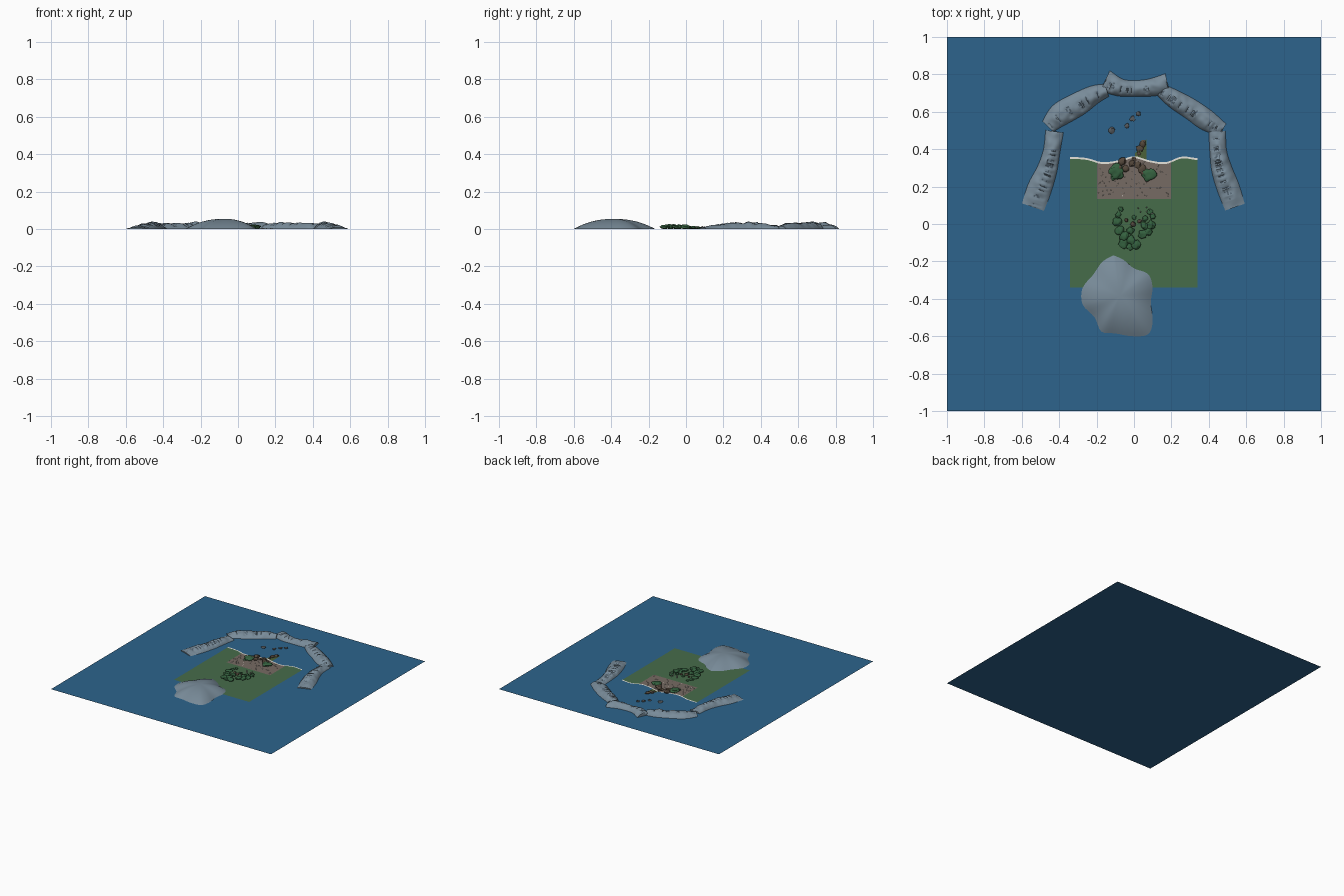
import bpy, bmesh, math, random
from mathutils import Vector, noise

if "Cube" in bpy.data.objects:
    bpy.data.objects.remove(bpy.data.objects["Cube"])

random.seed(7)

def mat(name, rgb):
    m = bpy.data.materials.new(name)
    m.diffuse_color = (*rgb, 1)
    m.use_nodes = True
    m.node_tree.nodes["Principled BSDF"].inputs["Base Color"].default_value = m.diffuse_color
    return m

WATER = mat("water blue", (0.026, 0.127, 0.265))
GRASS = mat("grass green", (0.062, 0.15, 0.068))
SAND = mat("beach grey brown", (0.18, 0.145, 0.125))
FOAM = mat("foam white", (0.8, 0.78, 0.72))
ROCK = mat("cliff blue grey", (0.19, 0.26, 0.32))
CREVICE = mat("crevice dark grey", (0.08, 0.115, 0.15))
LEAF = mat("bush green", (0.035, 0.12, 0.05))
BROWN = mat("boulder brown", (0.09, 0.065, 0.045))
MOSS = mat("moss green", (0.07, 0.12, 0.04))
STONE = mat("stone grey", (0.09, 0.10, 0.11))

def finish(name, bm, mats, angle=None):
    me = bpy.data.meshes.new(name)
    bm.normal_update()
    bm.to_mesh(me)
    bm.free()
    for m in mats:
        me.materials.append(m)
    ob = bpy.data.objects.new(name, me)
    bpy.context.collection.objects.link(ob)
    if angle:
        bpy.ops.object.select_all(action='DESELECT')
        ob.select_set(True)
        bpy.context.view_layer.objects.active = ob
        bpy.ops.object.shade_smooth_by_angle(angle=math.radians(angle))
    return ob

def lerp_points(pts, t):
    """Smooth interpolation through evenly spaced control tuples."""
    n = len(pts) - 1
    i = min(int(t * n), n - 1)
    f = t * n - i
    p = [pts[max(0, min(n, i + k))] for k in (-1, 0, 1, 2)]
    return [0.5 * (2 * b + (c - a) * f + (2 * a - 5 * b + 4 * c - d) * f * f
            + (3 * b - a - 3 * c + d) * f ** 3) for a, b, c, d in zip(*p)]

def plate(name, x0, x1, low, high, z, m, n=64):
    """Flat strip between two y functions of x."""
    bm = bmesh.new()
    rows = []
    for i in range(n + 1):
        x = x0 + (x1 - x0) * i / n
        rows.append([bm.verts.new((x, f(x), z)) for f in (low, high)])
    for a, b in zip(rows, rows[1:]):
        bm.faces.new((a[0], b[0], b[1], a[1]))
    return finish(name, bm, [m])

# shoreline height as a function of x
SHORE = [(0.353,), (0.348,), (0.326,), (0.335,), (0.357,), (0.335,), (0.326,), (0.355,), (0.347,)]
def shore(x):
    return lerp_points(SHORE, max(0, min(1, (x + 0.34) / 0.68)))[0]

# sea, meadow, beach and foam line
plate("sea", -1, 1, lambda x: -1, lambda x: 1, 0, WATER, 1)
plate("meadow", -0.343, 0.34, lambda x: -0.34, shore, 0.0012, GRASS)
plate("beach", -0.198, 0.198, lambda x: 0.133, shore, 0.0022, SAND)
plate("foam_line", -0.343, 0.34, lambda x: shore(x) - 0.005, lambda x: shore(x) + 0.005, 0.0034, FOAM)
plate("mossy_islet", 0.005, 0.066, lambda x: 0.34, lambda x: 0.37 + 1.25 * x, 0.0018, MOSS, 6)

# cliff ridges: control tuples are x, y, half width, height
def ridge(name, pts, seed, n=56, m=16):
    rnd = random.Random(seed)
    bm = bmesh.new()
    rows = []
    grooves = [rnd.random() < 0.3 for _ in range(n + 1)]
    for i in range(n + 1):
        t = i / n
        x, y, w, h = lerp_points(pts, t)
        a, b = lerp_points(pts, max(0, t - .02)), lerp_points(pts, min(1, t + .02))
        d = Vector((b[0] - a[0], b[1] - a[1])).normalized()
        side = Vector((-d.y, d.x))
        if side.dot(Vector((-x, 0.25 - y))) < 0:
            side = -side
        row = []
        for j in range(m + 1):
            s = -1 + 2 * j / m
            z = h * max(0, 1 - abs(s) ** 2.0) ** 0.8
            p = Vector((x, y)) + side * w * s
            z *= 1 + 0.3 * noise.noise(Vector((p.x * 25, p.y * 25, seed)))
            if grooves[i] and -0.25 < s < 0.65:
                z *= 0.8
            row.append(bm.verts.new((p.x, p.y, z)))
        rows.append(row)
    for i in range(n):
        for j in range(m):
            f = bm.faces.new((rows[i][j], rows[i + 1][j], rows[i + 1][j + 1], rows[i][j + 1]))
            s = -1 + 2 * (j + .5) / m
            if grooves[i] and -0.2 < s < 0.5 and rnd.random() < 0.4:
                f.material_index = 1
    bm.faces.new(rows[0])
    bm.faces.new(rows[-1])
    bmesh.ops.recalc_face_normals(bm, faces=bm.faces)
    if sum(f.normal.z for f in bm.faces) < 0:
        bmesh.ops.reverse_faces(bm, faces=bm.faces)
    finish(name, bm, [ROCK, CREVICE], 50)

ridge("left_cliff", [(-.54, .09, .062, .010), (-.505, .19, .065, .026), (-.465, .29, .054, .034),
                     (-.44, .39, .045, .032), (-.425, .495, .048, .016)], 1)
ridge("upper_left_cliff", [(-.46, .52, .04, .016), (-.395, .585, .062, .032), (-.30, .64, .062, .030),
                           (-.215, .69, .05, .036), (-.145, .715, .035, .024)], 2)
ridge("back_cliff", [(-.155, .765, .06, .022), (-.075, .73, .047, .034), (.005, .725, .042, .026),
                     (.09, .73, .047, .036), (.18, .75, .055, .024)], 3)
ridge("upper_right_cliff", [(.145, .715, .035, .024), (.22, .665, .05, .036), (.31, .61, .055, .032),
                            (.395, .55, .055, .032), (.475, .505, .035, .016)], 4)
ridge("right_cliff", [(.445, .495, .045, .016), (.45, .39, .045, .030), (.47, .29, .055, .036),
                      (.505, .19, .06, .026), (.54, .09, .055, .010)], 5)

# rounded hill with lobed outline
OUT = [(-.11, -.165), (-.055, -.19), (0, -.235), (.075, -.265), (.10, -.33), (.09, -.42), (.10, -.52),
       (.075, -.59), (-.01, -.60), (-.10, -.585), (-.175, -.575), (-.21, -.50), (-.275, -.43),
       (-.275, -.34), (-.22, -.27), (-.17, -.20), (-.11, -.165)]
bm = bmesh.new()
c = Vector((-.075, -.385))
N, K = 64, 12
top = bm.verts.new((c.x, c.y, .054))
rings = []
for k in range(1, K + 1):
    r = k / K
    ring = []
    for i in range(N):
        x, y = lerp_points(OUT, i / N)
        ring.append(bm.verts.new((c.x + (x - c.x) * r, c.y + (y - c.y) * r, .054 * (1 - r ** 2.2))))
    rings.append(ring)
for i in range(N):
    j = (i + 1) % N
    bm.faces.new((top, rings[0][j], rings[0][i]))
    for a, b in zip(rings, rings[1:]):
        bm.faces.new((a[i], a[j], b[j], b[i]))
bmesh.ops.recalc_face_normals(bm, faces=bm.faces)
if sum(f.normal.z for f in bm.faces) < 0:
    bmesh.ops.reverse_faces(bm, faces=bm.faces)
finish("hill", bm, [ROCK], 50)

# lumps: bushes, boulders and stones; each item is x, y, radius, height
def lumps(name, items, m, rough, sub=2, angle=40):
    bm = bmesh.new()
    for x, y, r, h in items:
        new = bmesh.ops.create_icosphere(bm, subdivisions=sub, radius=1)['verts']
        off = Vector((x * 50, y * 50, 3))
        for v in new:
            k = 1 + rough * noise.noise(v.co * 1.3 + off)
            v.co = Vector((x + v.co.x * r * k, y + v.co.y * r * k, max(0.0005, h * .5 + v.co.z * h * .5 * k)))
    finish(name, bm, [m], angle)

lumps("bush_ring", [(-.09, .01, .022, .018), (-.075, -.035, .024, .022), (-.05, -.065, .024, .024),
                    (-.055, -.10, .026, .020), (-.015, -.085, .024, .025), (.01, -.11, .025, .022),
                    (-.02, -.12, .018, .016), (.045, -.055, .024, .022), (.075, -.04, .022, .020),
                    (.09, -.005, .022, .022), (.055, -.01, .018, .024), (.10, .04, .014, .016),
                    (.085, .065, .014, .014), (-.085, .05, .015, .014), (-.07, .08, .012, .012),
                    (-.02, -.035, .018, .024), (.0, .035, .012, .012), (.06, .03, .014, .014)], LEAF, .5, 3, 60)
lumps("bush_stones", [(-.005, .0, .014, .018), (.03, .015, .010, .012), (-.04, .02, .010, .012)], BROWN, .5)
lumps("beach_shrubs", [(-.09, .28, .036, .022), (.08, .265, .034, .022), (-.105, .255, .02, .014)], LEAF, .6, 3, 60)
lumps("beach_boulders", [(-.065, .335, .021, .022), (-.045, .295, .018, .018), (-.01, .325, .017, .016),
                         (.02, .315, .018, .018), (.045, .295, .022, .018), (.0, .345, .014, .012),
                         (.06, .275, .017, .02), (-.08, .30, .018, .018)], BROWN, .6)
lumps("islet_boulders", [(.03, .405, .018, .014), (.048, .43, .018, .016), (.025, .375, .010, .008)], BROWN, .6)
lumps("sea_stones", [(-.12, .50, .017, .013), (-.037, .525, .013, .011), (-.008, .563, .014, .011),
                     (.024, .59, .013, .011)], STONE, .6)

# scattered pebbles on the beach and pale blossoms by the bushes
pebbles = []
for _ in range(75):
    x = random.uniform(-.19, .19)
    pebbles.append((x, random.uniform(.14, shore(x) - .01), .0025, .006))
lumps("pale_pebbles", pebbles, FOAM, .3, 1)
lumps("blossoms", [(random.uniform(.02, .11), random.uniform(-.02, .09), .004, .018) for _ in range(10)], FOAM, .3, 1)
